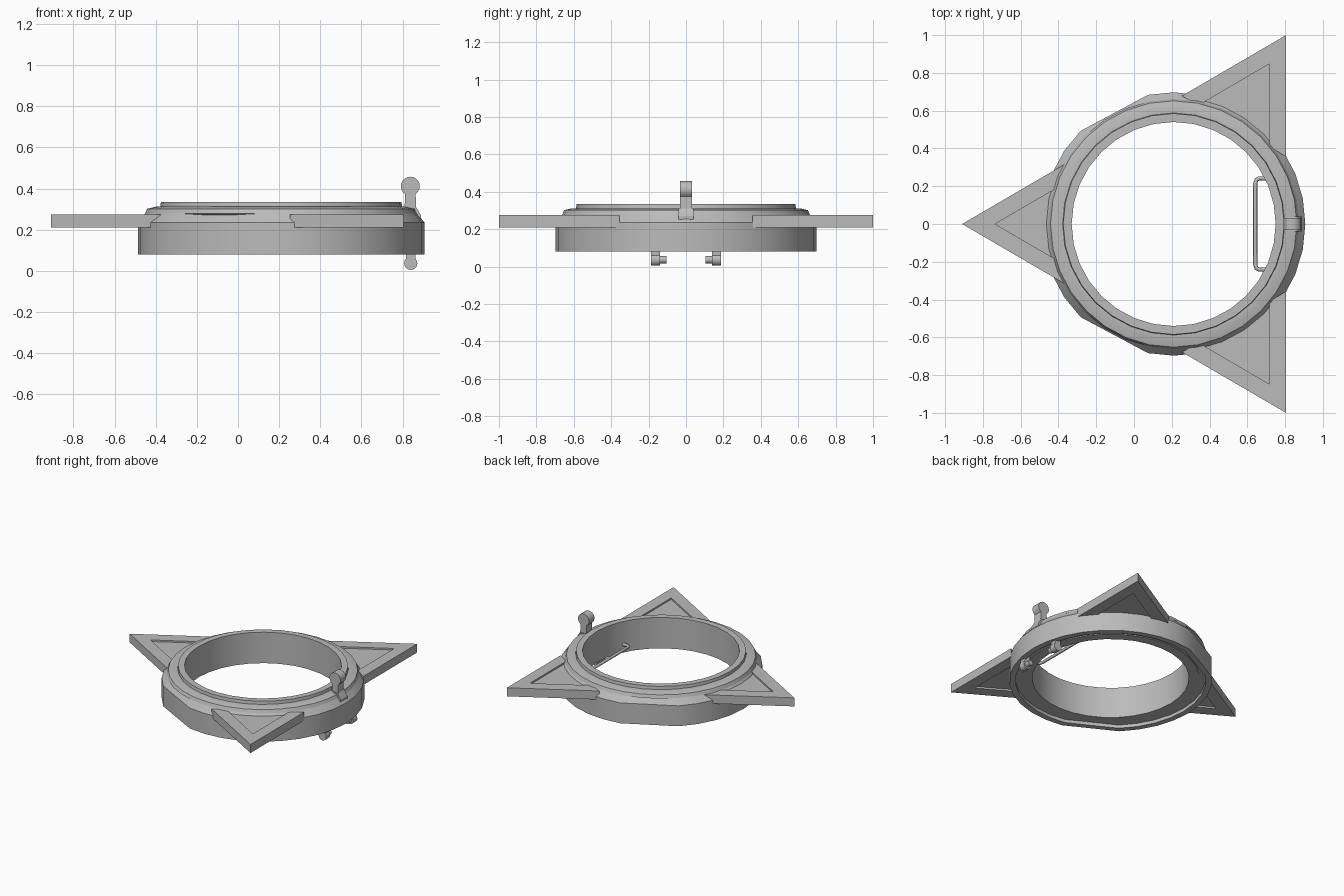
import bpy, bmesh, math
from mathutils import Vector

if "Cube" in bpy.data.objects:
    bpy.data.objects.remove(bpy.data.objects["Cube"])

CX = 0.21  # ring axis
grey = bpy.data.materials.new("metal_grey")
grey.diffuse_color = (0.5, 0.5, 0.5, 1)
grey.use_nodes = True
grey.node_tree.nodes["Principled BSDF"].inputs["Base Color"].default_value = grey.diffuse_color


def finish(name, bm, smooth=None):
    bmesh.ops.recalc_face_normals(bm, faces=bm.faces)
    me = bpy.data.meshes.new(name)
    bm.to_mesh(me)
    bm.free()
    me.materials.append(grey)
    ob = bpy.data.objects.new(name, me)
    bpy.context.collection.objects.link(ob)
    if smooth:
        bpy.ops.object.select_all(action='DESELECT')
        ob.select_set(True)
        bpy.context.view_layer.objects.active = ob
        bpy.ops.object.shade_smooth_by_angle(angle=math.radians(smooth))
    return ob


def lathe(name, profile, angles):
    bm = bmesh.new()
    rows = [[bm.verts.new((CX + r * math.cos(a), r * math.sin(a), z)) for r, z in profile]
            for a in angles]
    n, m = len(rows), len(profile)
    for i in range(n):
        for j in range(m):
            p, q = rows[i], rows[(i + 1) % n]
            k = (j + 1) % m
            bm.faces.new((p[j], q[j], q[k], p[k]))
    return finish(name, bm, 25)


def prism(name, pts, offset, smooth=None):
    """Extrude a 3D polygon along an offset."""
    bm = bmesh.new()
    f = bm.faces.new([bm.verts.new(p) for p in pts])
    ret = bmesh.ops.extrude_face_region(bm, geom=[f], use_keep_orig=True)
    bmesh.ops.translate(bm, vec=offset,
                        verts=[v for v in ret['geom'] if isinstance(v, bmesh.types.BMVert)])
    return finish(name, bm, smooth)


# Outer casing: round, with two long flats on the left side
step = math.tau / 32
casing_angles = [i * step for i in range(32) if i not in (10, 11, 21, 22)]
lathe("outer_casing", [(0.697, 0.08), (0.697, 0.235), (0.66, 0.28), (0.60, 0.28),
                       (0.60, 0.105), (0.655, 0.105), (0.655, 0.08)], casing_angles)

# Inner tube with stepped bezel on top
lathe("inner_bezel", [(0.54, 0.10), (0.54, 0.335), (0.585, 0.335), (0.588, 0.312),
                      (0.61, 0.312), (0.652, 0.302), (0.662, 0.278), (0.61, 0.26),
                      (0.61, 0.10)], [i * step for i in range(32)])

# Three triangular points: raised V border around a thinner panel
tips = [Vector((-0.91, 0, 0)), Vector((0.805, -1, 0)), Vector((0.805, 1, 0))]
for i, tip in enumerate(tips):
    u = tips[(i + 1) % 3] - tip
    v = tips[(i + 2) % 3] - tip
    tin = tip + (u + v).normalized() * 0.175
    a, b = tip + u * 0.322, tip + v * 0.322
    ai, bi = tin + u * 0.219, tin + v * 0.219
    lo = Vector((0, 0, 0.21))
    prism("point_border_%d" % i, [p + lo for p in (tip, a, ai, tin, bi, b)], (0, 0, 0.065))
    lo = Vector((0, 0, 0.222))
    prism("point_panel_%d" % i, [p + lo for p in (tin, ai, bi)], (0, 0, 0.041))


def tab(name, x, z_disc, r, half_stem, z_root, y0, y1):
    """Rounded tab: disc head on a stem, extruded along y."""
    s = 1 if z_disc > z_root else -1
    a0 = math.asin(half_stem / r)
    pts = [(x - half_stem * 1.1, y0, z_root)]
    for k in range(17):
        a = a0 + (math.tau - 2 * a0) * k / 16
        pts.append((x - r * math.sin(a), y0, z_disc - s * r * math.cos(a)))
    pts.append((x + half_stem * 1.1, y0, z_root))
    prism(name, pts, (0, y1 - y0, 0), 35)


# Upright knob on the right side of the ring, with its base
tab("top_knob", 0.838, 0.412, 0.046, 0.026, 0.27, -0.033, 0.033)
prism("knob_base", [(0.80, -0.04, 0.25), (0.80, -0.04, 0.312), (0.865, -0.04, 0.312),
                    (0.89, -0.04, 0.27), (0.89, -0.04, 0.25)], (0, 0.08, 0), None)

# Two lugs under the ring, each with an inward peg
for s, side in ((-1, "front"), (1, "back")):
    tab("lug_" + side, 0.84, 0.037, 0.032, 0.022, 0.11, s * 0.14, s * 0.187)
    bm = bmesh.new()
    bmesh.ops.create_cone(bm, cap_ends=True, segments=14, radius1=0.02, radius2=0.02, depth=0.045)
    for w in bm.verts:
        w.co = (0.84 + w.co.x, s * 0.126 + w.co.z, 0.037 + w.co.y)
    finish("lug_peg_" + side, bm, 35)

# Wire handle inside the opening
cu = bpy.data.curves.new("wire_handle", 'CURVE')
cu.dimensions = '3D'
cu.bevel_depth = 0.011
cu.bevel_resolution = 2
cu.use_fill_caps = True
half = [(0.73, 0.225), (0.70, 0.24), (0.665, 0.242), (0.648, 0.234), (0.642, 0.215)]
path = half + [(x, -y) for x, y in reversed(half)]
sp = cu.splines.new('POLY')
sp.points.add(len(path) - 1)
for p, (x, y) in zip(sp.points, path):
    p.co = (x, y, 0.16, 1)
cu.materials.append(grey)
bpy.context.collection.objects.link(bpy.data.objects.new("wire_handle", cu))
